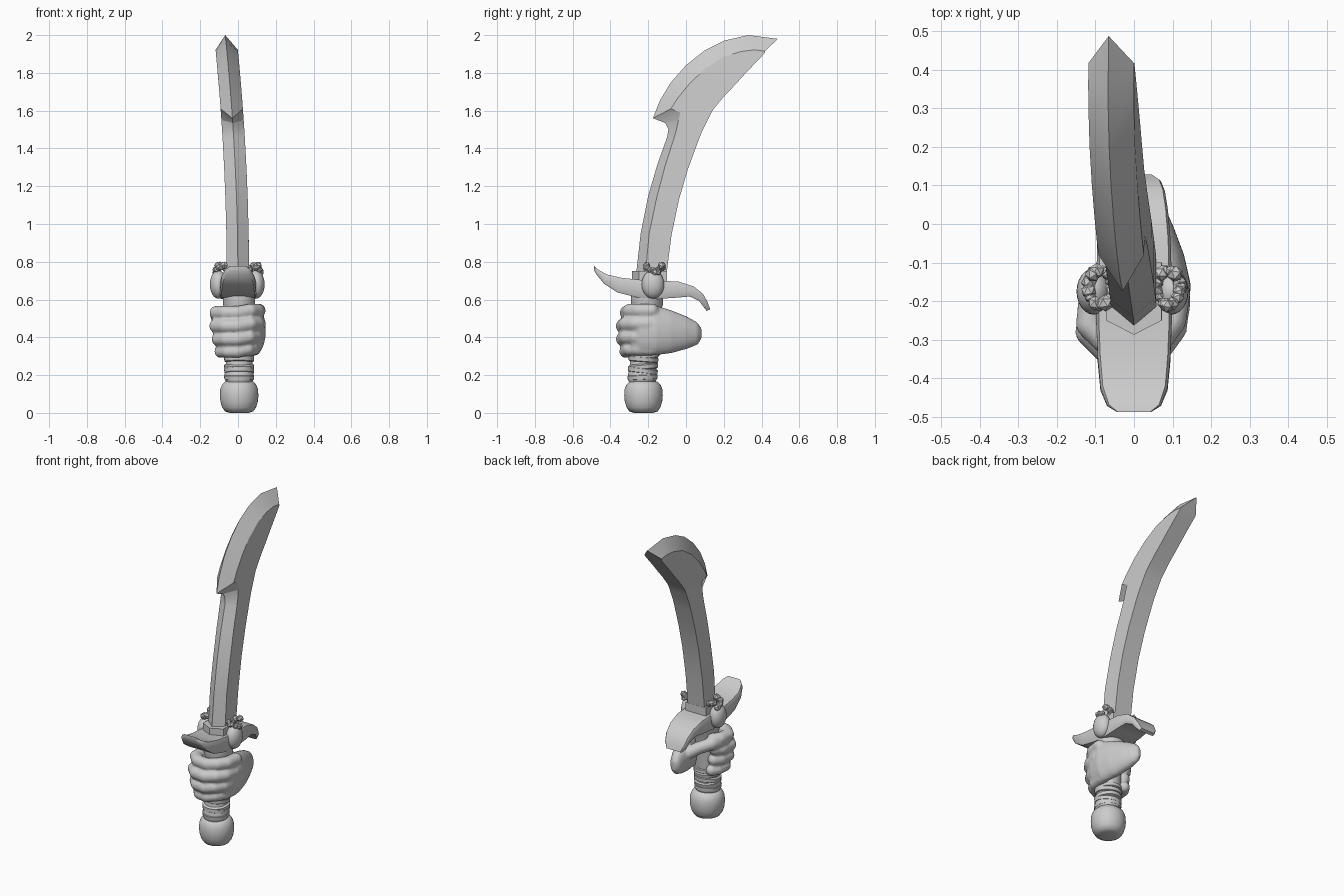
import bpy, bmesh, math, random
from mathutils import Vector, Matrix

random.seed(4)
cube = bpy.data.objects.get("Cube")
if cube:
    bpy.data.objects.remove(cube)

grey = bpy.data.materials.new("stone_grey")
grey.use_nodes = True
colour = (0.6, 0.6, 0.6, 1)
grey.diffuse_color = colour
grey.node_tree.nodes["Principled BSDF"].inputs["Base Color"].default_value = colour


def finish(name, bm, smooth=None):
    """Turn a bmesh into a named object, optionally smooth shaded."""
    bmesh.ops.recalc_face_normals(bm, faces=bm.faces)
    mesh = bpy.data.meshes.new(name)
    bm.to_mesh(mesh)
    bm.free()
    mesh.materials.append(grey)
    ob = bpy.data.objects.new(name, mesh)
    bpy.context.collection.objects.link(ob)
    if smooth:
        bpy.ops.object.select_all(action='DESELECT')
        ob.select_set(True)
        bpy.context.view_layer.objects.active = ob
        bpy.ops.object.shade_smooth_by_angle(angle=math.radians(smooth))
    return ob


def loft(bm, loops):
    """Skin a row of equal-length point loops and cap both ends."""
    rings = [[bm.verts.new(p) for p in loop] for loop in loops]
    n = len(rings[0])
    for a, b in zip(rings, rings[1:]):
        for i in range(n):
            j = (i + 1) % n
            bm.faces.new((a[i], a[j], b[j], b[i]))
    bm.faces.new(rings[0][::-1])
    bm.faces.new(rings[-1])


def ellipse(n):
    for i in range(n):
        a = math.tau * i / n
        yield math.cos(a), math.sin(a)


def lathe(name, profile, lean=0.0, y=-0.225):
    """Rings of (radius, height) around a slightly leaning axis."""
    bm = bmesh.new()
    loft(bm, [[(0.006 + r * c, y + lean * z + r * s, z) for c, s in ellipse(40)]
              for r, z in profile])
    return finish(name, bm, 45)


def ball(bm, centre, size, detail=12):
    m = Matrix.Translation(centre) @ Matrix.Diagonal((*size, 1))
    bmesh.ops.create_uvsphere(bm, u_segments=detail * 2, v_segments=detail,
                              radius=1, matrix=m)


# Blade: five-sided section with a ridged front edge and a flat back
def blade_section(front, shoulder, back, half):
    def point(side, p):
        return (side * half - 0.04 * max(p[1] - 0.7, 0) ** 2, *p)
    return [point(0, front), point(1, shoulder), point(1, back),
            point(-1, back), point(-1, shoulder)]


stations = [  # front edge, shoulder, back edge, each as (y, z)
    ((-.27, .68), (-.22, .68), (-.11, .68)),
    ((-.24, .95), (-.195, .95), (-.077, .94)),
    ((-.2, 1.15), (-.155, 1.14), (-.037, 1.13)),
    ((-.15, 1.32), (-.11, 1.31), (.01, 1.29)),
    ((-.1, 1.46), (-.065, 1.45), (.065, 1.44)),
    ((-.093, 1.5), (-.05, 1.5), (.085, 1.49)),
    ((-.11, 1.535), (-.04, 1.55), (.105, 1.53)),
    ((-.175, 1.56), (-.03, 1.59), (.12, 1.56)),
    ((-.175, 1.56), (-.08, 1.61), (.14, 1.6)),
    ((-.14, 1.65), (-.045, 1.665), (.17, 1.638)),
    ((-.08, 1.75), (.02, 1.745), (.21, 1.685)),
    ((0, 1.84), (.1, 1.82), (.26, 1.737)),
    ((.1, 1.92), (.2, 1.885), (.31, 1.792)),
    ((.2, 1.97), (.29, 1.913), (.36, 1.845)),
    ((.33, 2.0), (.36, 1.922), (.4, 1.887)),
    ((.487, 1.98), (.417, 1.915), (.417, 1.906)),
]
bm = bmesh.new()
loft(bm, [blade_section(*s, 0.059) for s in stations])
finish("blade", bm, 25)

# Collar gripping the blade root
bm = bmesh.new()
loft(bm, [blade_section((-.287, z), (-.25, z), (-.1, z), 0.072)
          for z in (0.66, 0.75)])
finish("blade_collar", bm)

# Guard: S-shaped plate with rounded lobes
guard = [  # top (y, z), bottom (y, z), half width
    ((-.487, .778), (-.487, .755), .045),
    ((-.468, .76), (-.472, .73), .07),
    ((-.42, .733), (-.435, .685), .087),
    ((-.34, .715), (-.365, .638), .094),
    ((-.25, .705), (-.26, .612), .098),
    ((-.15, .7), (-.15, .603), .098),
    ((-.04, .695), (-.05, .61), .095),
    ((.04, .67), (.02, .616), .088),
    ((.09, .63), (.07, .592), .08),
    ((.115, .585), (.095, .558), .07),
    ((.128, .548), (.11, .54), .05),
]
bm = bmesh.new()
loops = []
for top, low, w in guard:
    top, low = Vector((0, *top)), Vector((0, *low))
    corners = [(-1, .2), (-.93, 0), (.93, 0), (1, .2),
               (1, .8), (.93, 1), (-.93, 1), (-1, .8)]
    loops.append([low.lerp(top, t) + Vector((w * s, 0, 0)) for s, t in corners])
loft(bm, loops)
finish("guard", bm, 40)

# Side ornaments: rounded boss crowned with rough nuggets
bm = bmesh.new()
for side in (-1, 1):
    ball(bm, (side * .1 - .004, -.175, .68), (.045, .06, .075))
    for k in range(16):
        a = k * 2.4
        spot = (side * (.088 + .03 * math.cos(a)), -.165 + .045 * math.sin(a),
                .745 + .012 * (k % 4))
        turn = Matrix.Rotation(random.uniform(0, 3), 4, (1, 1, side))
        bmesh.ops.create_icosphere(bm, subdivisions=1, radius=random.uniform(.014, .023),
                                   matrix=Matrix.Translation(spot) @ turn)
finish("side_ornaments", bm, 35)

# Handle with wrapped bands, and the round pommel
lathe("handle", [(.06, .12), (.072, .17), (.078, .18), (.076, .21), (.07, .24),
                 (.07, .29), (.072, .45), (.076, .55), (.085, .57), (.085, .62)],
      lean=0.06, y=-.242)
lathe("pommel", [(.05, 0), (.075, .008), (.09, .03), (.099, .06), (.102, .09),
                 (.1, .125), (.09, .15), (.075, .165), (.05, .172)])
bm = bmesh.new()
for z, tilt in ((.19, .05), (.225, -.12), (.245, .1), (.285, -.08), (.3, .12), (.585, .06)):
    turn = Matrix.Translation((.006, -.242 + .06 * z, z)) @ Matrix.Rotation(tilt, 4, 'X')
    loft(bm, [[turn @ Vector((r * c, r * s, h)) for c, s in ellipse(32)]
              for r, h in ((.066, -.018), (.078, -.012), (.08, .008), (.068, .016))])
finish("handle_bands", bm, 40)


# Hand: palm loft plus curled digits, fused into one skin
def digit(bm, path, radius):
    for a, b in zip(path, path[1:]):
        for k in range(5):
            ball(bm, Vector(a).lerp(Vector(b), k / 5), (radius,) * 3, 8)
    ball(bm, path[-1], (radius,) * 3, 8)


bm = bmesh.new()
palm = [  # y, centre x, centre z, radius x, radius z
    (.082, .03, .42, .012, .03), (.06, .035, .42, .035, .06),
    (0, .048, .425, .052, .088), (-.08, .07, .43, .06, .115),
    (-.16, .088, .437, .06, .132), (-.24, .085, .44, .052, .13),
    (-.29, .08, .44, .03, .115),
]
loft(bm, [[(x + rx * c, y, z + rz * s) for c, s in ellipse(24)]
          for y, x, z, rx, rz in palm])
curl = [(.11, -.2), (.1, -.27), (.065, -.318), (0, -.335),
        (-.07, -.325), (-.115, -.28), (-.108, -.215), (-.08, -.18)]
for z, reach, shift, radius in ((.53, 1, .02, .037), (.46, 1, 0, .038),
                                (.39, .9, 0, .037), (.325, .8, .015, .034)):
    digit(bm, [(x * reach, y + shift, z + .012 * (x > .05)) for x, y in curl], radius)
thumb = [(.03, -.03, .45), (-.03, -.08, .49), (-.085, -.14, .51), (-.11, -.22, .515)]
digit(bm, thumb, .038)
hand = finish("hand", bm)
fuse = hand.modifiers.new("fuse", 'REMESH')
fuse.mode = 'VOXEL'
fuse.voxel_size = 0.008
fuse.use_smooth_shade = True
soften = hand.modifiers.new("soften", 'SMOOTH')
soften.factor = 0.5
soften.iterations = 5
